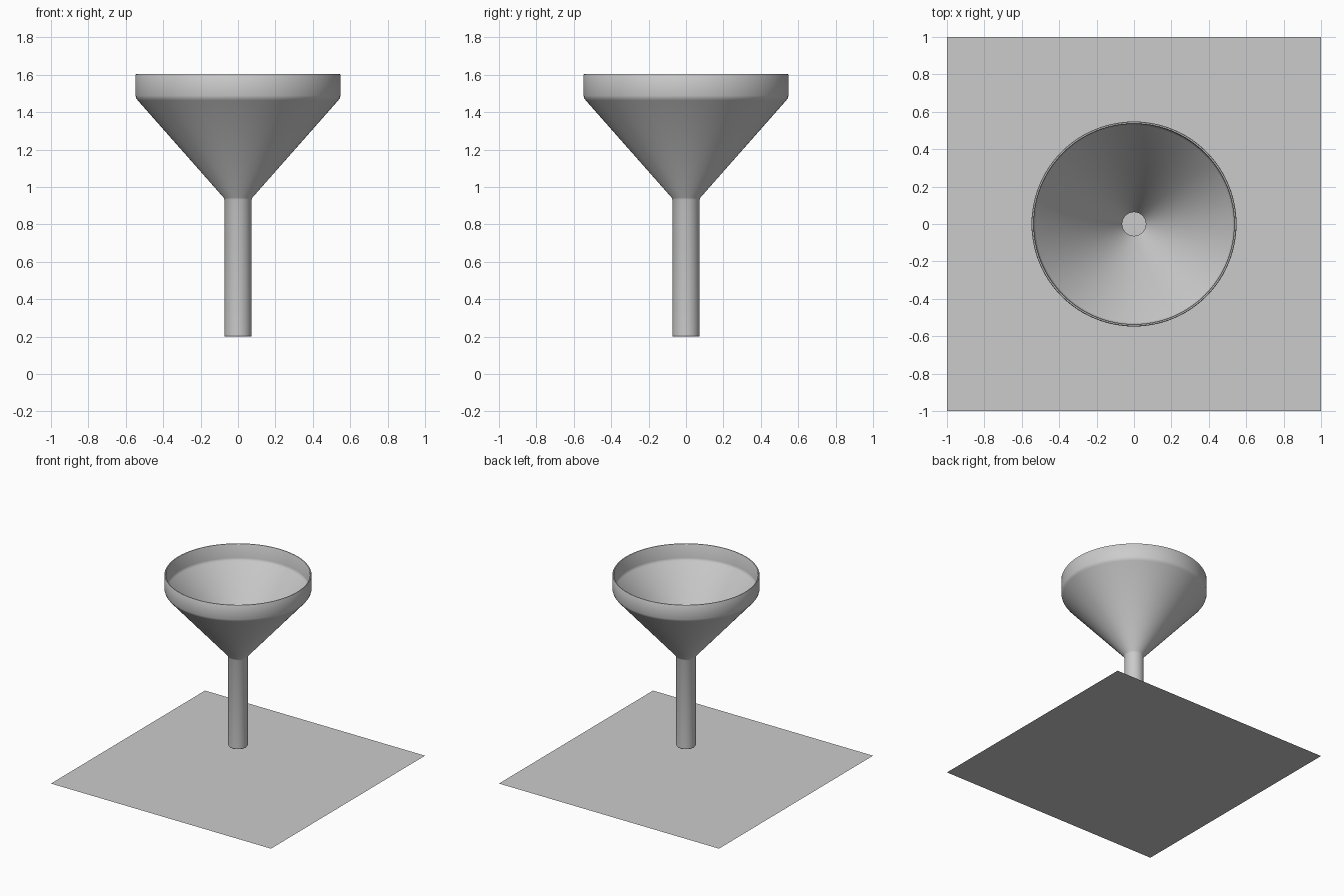
import bpy, bmesh, math

if "Cube" in bpy.data.objects:
    bpy.data.objects.remove(bpy.data.objects["Cube"])

SEGMENTS = 96


def lathe(name, profile):
    """Revolve a closed (radius, z) loop around the z axis."""
    bm = bmesh.new()
    verts = [bm.verts.new((r, 0, z)) for r, z in profile]
    edges = [bm.edges.new((v, verts[(i + 1) % len(verts)])) for i, v in enumerate(verts)]
    bmesh.ops.spin(bm, geom=verts + edges, cent=(0, 0, 0), axis=(0, 0, 1),
                   angle=math.tau, steps=SEGMENTS, use_merge=True)
    bmesh.ops.remove_doubles(bm, verts=bm.verts, dist=1e-5)
    bmesh.ops.recalc_face_normals(bm, faces=bm.faces)
    mesh = bpy.data.meshes.new(name)
    bm.to_mesh(mesh)
    bm.free()
    obj = bpy.data.objects.new(name, mesh)
    bpy.context.collection.objects.link(obj)
    bpy.ops.object.select_all(action='DESELECT')
    obj.select_set(True)
    bpy.context.view_layer.objects.active = obj
    bpy.ops.object.shade_smooth_by_angle(angle=math.radians(35))
    return obj


# Funnel: thin-walled spout, cone and upright rim
outer = [(0.070, 0.20), (0.073, 0.204), (0.073, 0.932), (0.077, 0.943),
         (0.536, 1.463), (0.544, 1.474), (0.548, 1.488), (0.548, 1.600), (0.545, 1.605)]
inner = [(0.538, 1.605), (0.535, 1.600), (0.535, 1.491), (0.532, 1.480),
         (0.526, 1.471), (0.067, 0.950), (0.063, 0.938), (0.063, 0.204), (0.066, 0.20)]
lathe("funnel", outer + inner)

# Flat square sheet under the funnel
bpy.ops.mesh.primitive_plane_add(size=2, location=(0, 0, 0))
bpy.context.object.name = "base_sheet"
